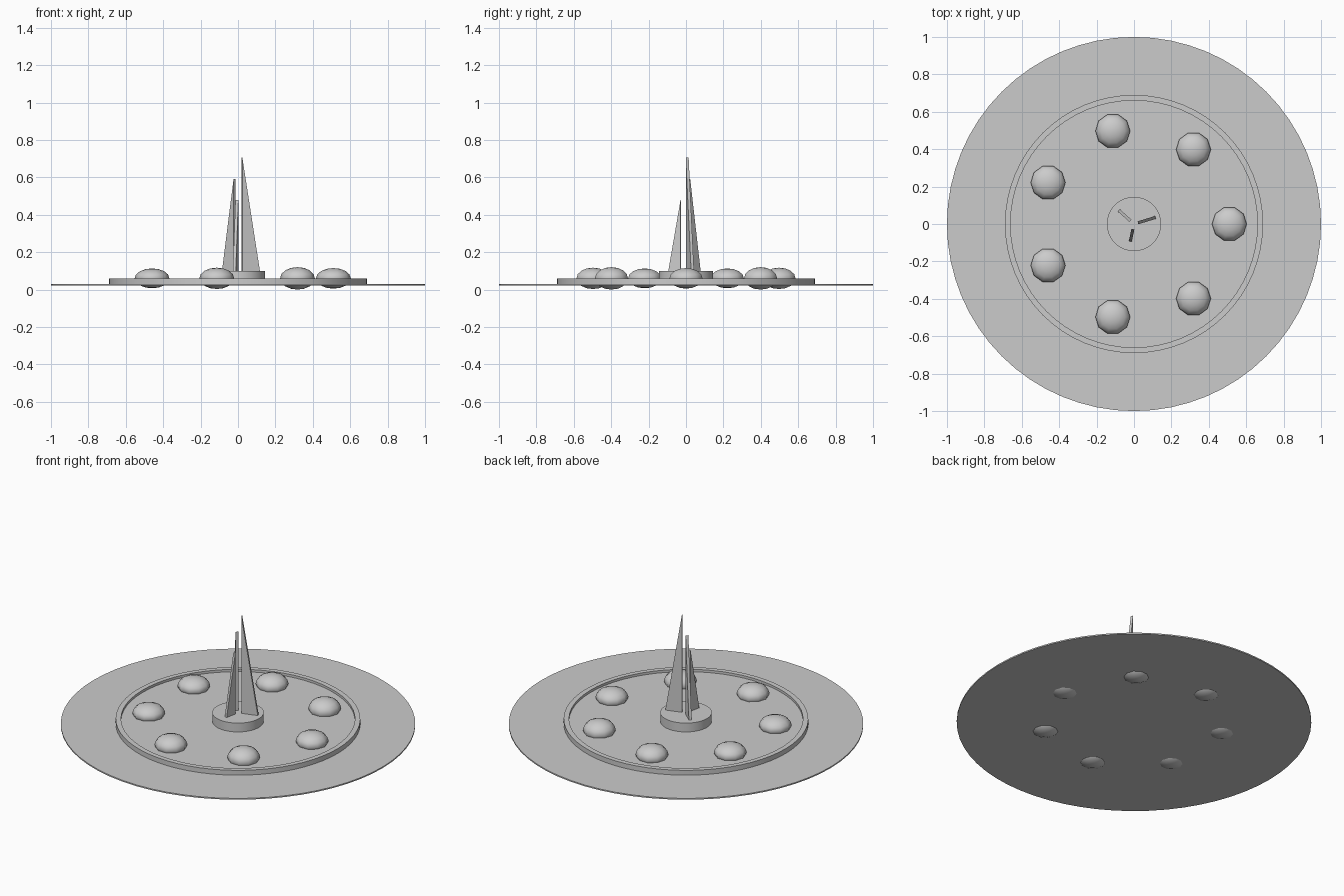
import bpy, bmesh
from math import cos, sin, tau, radians

cube = bpy.data.objects.get("Cube")
if cube:
    bpy.data.objects.remove(cube, do_unlink=True)

stone = bpy.data.materials.new("light grey")
stone.use_nodes = True
stone.diffuse_color = (0.6, 0.6, 0.6, 1)
stone.node_tree.nodes["Principled BSDF"].inputs["Base Color"].default_value = (0.6, 0.6, 0.6, 1)


def add_object(name, bm, smooth=False):
    bmesh.ops.recalc_face_normals(bm, faces=bm.faces)
    for face in bm.faces:
        face.smooth = smooth
    mesh = bpy.data.meshes.new(name)
    bm.to_mesh(mesh)
    bm.free()
    mesh.materials.append(stone)
    obj = bpy.data.objects.new(name, mesh)
    bpy.context.collection.objects.link(obj)
    return obj


def disc(name, profile, segments=64):
    """Revolve a (radius, height) profile around z."""
    bm = bmesh.new()
    verts = [bm.verts.new((r, 0, z)) for r, z in profile]
    edges = [bm.edges.new(pair) for pair in zip(verts, verts[1:])]
    bmesh.ops.spin(bm, geom=verts + edges, cent=(0, 0, 0), axis=(0, 0, 1),
                   angle=tau, steps=segments)
    bmesh.ops.remove_doubles(bm, verts=bm.verts, dist=0.0001)
    obj = add_object(name, bm, True)
    bpy.ops.object.select_all(action="DESELECT")
    obj.select_set(True)
    bpy.context.view_layer.objects.active = obj
    bpy.ops.object.shade_smooth_by_angle(angle=radians(30))


def fin(name, angle, inner, outer, top, base=0.1, thickness=0.016):
    """Upright triangular blade with its vertical edge facing the centre."""
    c, s = cos(radians(angle)), sin(radians(angle))
    half = thickness / 2
    bm = bmesh.new()
    corners = [(inner, base), (outer, base), (inner, top)]
    sides = [[bm.verts.new((r * c - t * s, r * s + t * c, z)) for r, z in corners]
             for t in (-half, half)]
    for side in sides:
        bm.faces.new(side)
    for i in range(3):
        j = (i + 1) % 3
        bm.faces.new((sides[0][i], sides[0][j], sides[1][j], sides[1][i]))
    add_object(name, bm)


def dome(name, angle, half_height):
    """Flattened ball set through the floor."""
    bm = bmesh.new()
    bmesh.ops.create_uvsphere(bm, u_segments=10, v_segments=8, radius=1)
    for v in bm.verts:
        x, y, z = v.co
        a = tau / 20
        v.co = (0.093 * (x * cos(a) - y * sin(a)) + 0.51 * cos(angle),
                0.093 * (x * sin(a) + y * cos(a)) + 0.51 * sin(angle),
                0.06 + half_height * z)
    add_object(name, bm, True)


# Wide thin plate, raised rim with recessed floor, and central hub
disc("base_plate", [(0, 0.022), (1, 0.022), (1, 0.03), (0, 0.03)])
disc("rimmed_floor", [(0, 0.026), (0.69, 0.026), (0.69, 0.06),
                      (0.66, 0.06), (0.66, 0.045), (0, 0.045)])
disc("hub", [(0, 0.04), (0.145, 0.04), (0.145, 0.1), (0, 0.1)])

# Three blades of different heights
fin("tall_fin", 17, 0.022, 0.12, 0.705)
fin("middle_fin", 138, 0.025, 0.108, 0.59)
fin("short_fin", 258, 0.028, 0.095, 0.48)

# Ring of seven domes
for k, half_height in enumerate((0.055, 0.06, 0.057, 0.053, 0.053, 0.057, 0.06)):
    dome(f"dome_{k + 1}", k * tau / 7, half_height)
